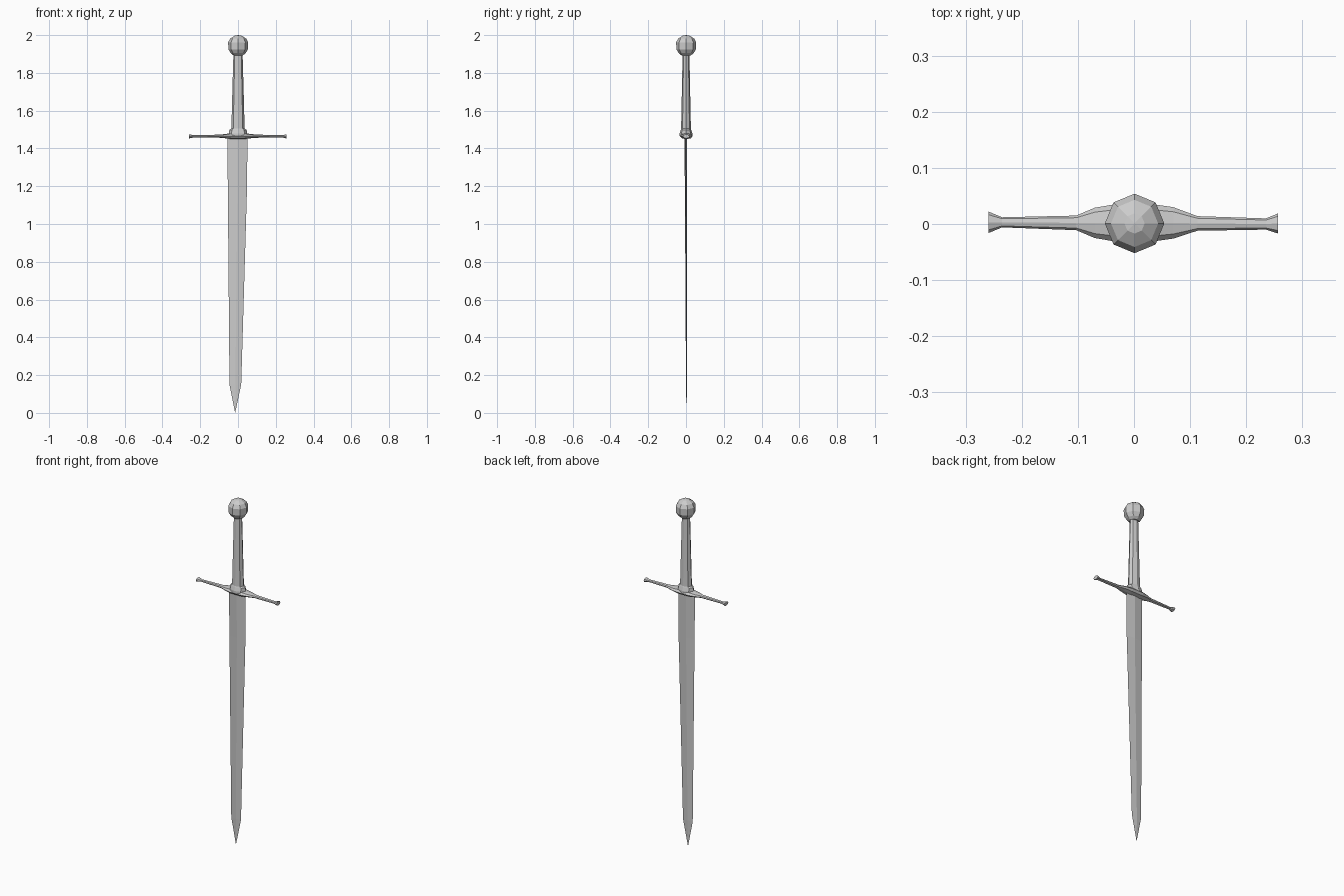
import bpy, bmesh, math


def loft(name, rings, axis, sides=8):
    """Skin elliptical rings: (position, centre a, centre b, half a, half b).
    axis 'Z' uses a=x, b=y; axis 'X' uses a=y, b=z."""
    bm = bmesh.new()
    loops = []
    for pos, ca, cb, ra, rb in rings:
        loop = []
        for i in range(sides):
            t = 2 * math.pi * i / sides
            a, b = ca + ra * math.cos(t), cb + rb * math.sin(t)
            loop.append(bm.verts.new((a, b, pos) if axis == 'Z' else (pos, a, b)))
        loops.append(loop)
    for lo, hi in zip(loops, loops[1:]):
        for i in range(sides):
            j = (i + 1) % sides
            bm.faces.new((lo[i], lo[j], hi[j], hi[i]))
    bm.faces.new(loops[0][::-1])
    bm.faces.new(loops[-1])
    bmesh.ops.remove_doubles(bm, verts=bm.verts, dist=0.0003)
    bmesh.ops.recalc_face_normals(bm, faces=bm.faces)
    mesh = bpy.data.meshes.new(name)
    bm.to_mesh(mesh)
    bm.free()
    obj = bpy.data.objects.new(name, mesh)
    bpy.context.collection.objects.link(obj)
    return obj


# Blade: thin diamond section, slightly leaning, with a pointed tip
loft("blade", [
    (0.0, -0.015, 0.003, 0.0001, 0.0001),
    (0.15, -0.014, 0.003, 0.031, 0.003),
    (1.20, -0.003, -0.001, 0.051, 0.005),
    (1.465, -0.003, -0.002, 0.053, 0.007),
], 'Z', sides=4)

# Crossguard: swollen middle, slim arms, flared ends
loft("crossguard", [
    (-0.259, 0.003, 1.464, 0.019, 0.011),
    (-0.235, 0.003, 1.464, 0.009, 0.006),
    (-0.103, 0.002, 1.465, 0.013, 0.008),
    (-0.070, 0.002, 1.465, 0.027, 0.011),
    (-0.035, 0.002, 1.465, 0.033, 0.016),
    (0.035, 0.002, 1.465, 0.033, 0.016),
    (0.070, 0.002, 1.465, 0.028, 0.011),
    (0.113, 0.001, 1.465, 0.013, 0.008),
    (0.235, 0.000, 1.464, 0.010, 0.006),
    (0.257, 0.001, 1.464, 0.018, 0.011),
], 'X')

# Grip: stepped collar at the guard, tapering upward
loft("grip", [
    (1.465, 0.0, 0.0, 0.047, 0.034),
    (1.480, 0.0, 0.0, 0.048, 0.034),
    (1.498, 0.0, 0.0, 0.046, 0.028),
    (1.505, 0.0, 0.0, 0.035, 0.026),
    (1.70, 0.0, 0.0, 0.030, 0.022),
    (1.91, 0.0, 0.0, 0.024, 0.018),
], 'Z')

# Pommel: faceted eight-sided ball
loft("pommel", [
    (z, 0.001, 0.001, r, r) for z, r in [
        (1.892, 0.024), (1.904, 0.039), (1.925, 0.052),
        (1.962, 0.053), (1.982, 0.042), (1.997, 0.018), (2.0, 0.0001)]
], 'Z')
